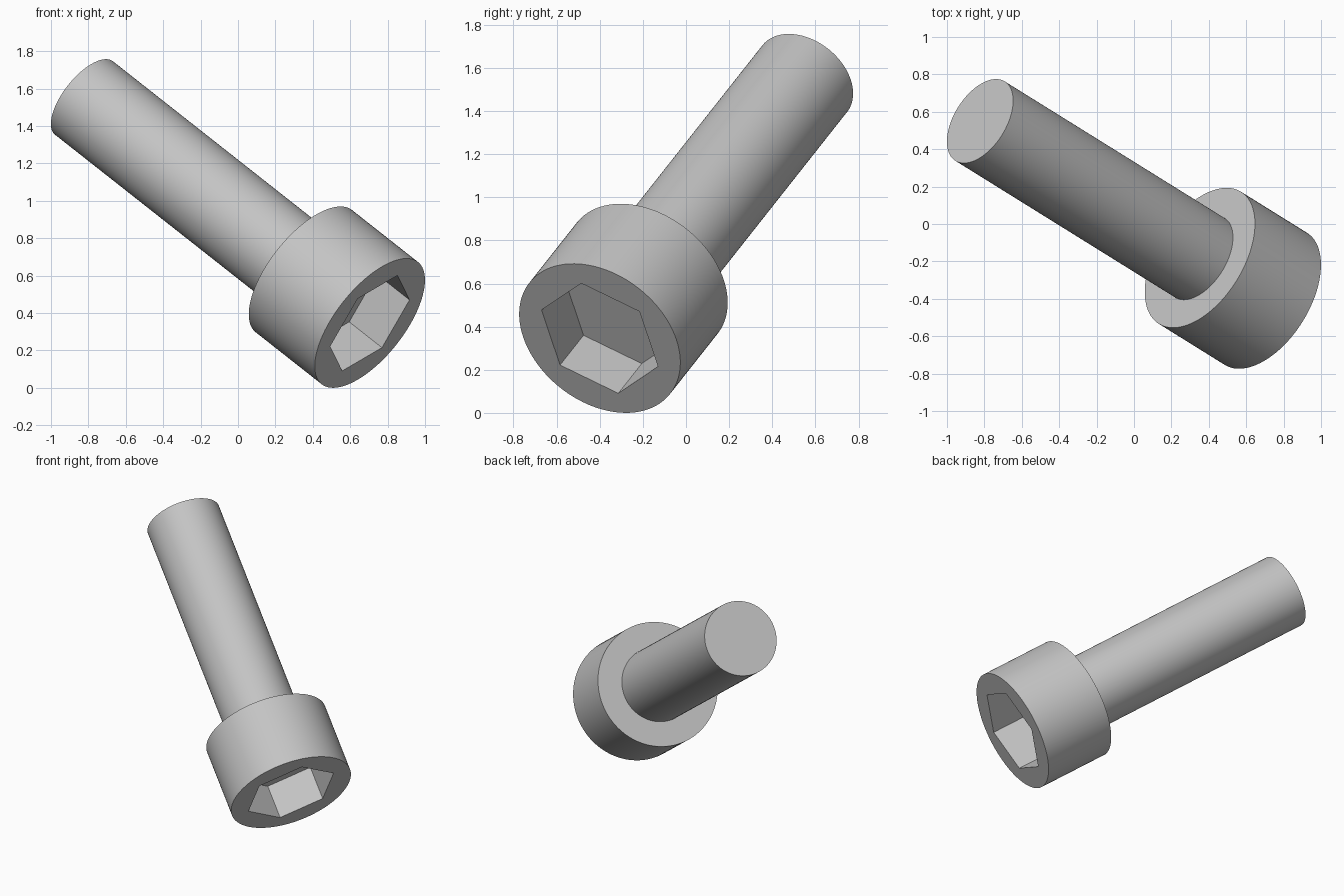
import bpy
import bmesh
from math import cos, sin, tau
from mathutils import Matrix, Vector

if "Cube" in bpy.data.objects:
    bpy.data.objects.remove(bpy.data.objects["Cube"], do_unlink=True)

SEGMENTS = 96
HEAD_R, SHAFT_R, HEX_R = 0.416, 0.25, 0.307
HEAD_LEN, TOTAL_LEN, SOCKET_DEPTH = 0.5, 2.165, 0.248

steel = bpy.data.materials.new("grey_steel")
steel.use_nodes = True
steel.diffuse_color = (0.55, 0.55, 0.55, 1)
steel.node_tree.nodes["Principled BSDF"].inputs["Base Color"].default_value = steel.diffuse_color

# Frame of the tilted screw: origin at the head's face, local z towards the tip
axis = Vector((-0.706, 0.439, 0.556)).normalized()
corner = Vector((-0.065, -0.272, 0.132))
corner = (corner - axis * corner.dot(axis)).normalized()
rotation = Matrix((corner, axis.cross(corner), axis)).transposed().to_4x4()
placement = Matrix.Translation((0.705, -0.4, 0.346)) @ rotation


def ring(bm, radius, z, hexagon=False):
    """A loop of vertices on a circle or on a hexagon."""
    verts = []
    for i in range(SEGMENTS):
        a = tau * i / SEGMENTS
        r = radius
        if hexagon:
            r *= cos(tau / 12) / cos(a % (tau / 6) - tau / 12)
        verts.append(bm.verts.new((r * cos(a), r * sin(a), z)))
    return verts


def build(name, profile, cap_top=False, cap_bottom=False):
    """Skin the rings of a profile, listed from the tip towards the socket."""
    bm = bmesh.new()
    rings = [ring(bm, *step) for step in profile]
    for upper, lower in zip(rings, rings[1:]):
        for i in range(SEGMENTS):
            j = (i + 1) % SEGMENTS
            bm.faces.new((lower[i], lower[j], upper[j], upper[i]))
    if cap_top:
        bm.faces.new(rings[0])
    if cap_bottom:
        bm.faces.new(rings[-1][::-1])
    mesh = bpy.data.meshes.new(name)
    bm.to_mesh(mesh)
    bm.free()
    mesh.materials.append(steel)
    obj = bpy.data.objects.new(name, mesh)
    bpy.context.collection.objects.link(obj)
    obj.matrix_world = placement
    bpy.ops.object.select_all(action="DESELECT")
    obj.select_set(True)
    bpy.context.view_layer.objects.active = obj
    bpy.ops.object.shade_smooth_by_angle()


# Plain cylindrical shaft
build("shaft", [(SHAFT_R, TOTAL_LEN), (SHAFT_R, HEAD_LEN)], cap_top=True)

# Cylindrical head with a hexagonal socket
build("socket_head", [
    (SHAFT_R, HEAD_LEN),
    (HEAD_R, HEAD_LEN),
    (HEAD_R, 0),
    (HEX_R, 0, True),
    (HEX_R, SOCKET_DEPTH, True),
], cap_bottom=True)
